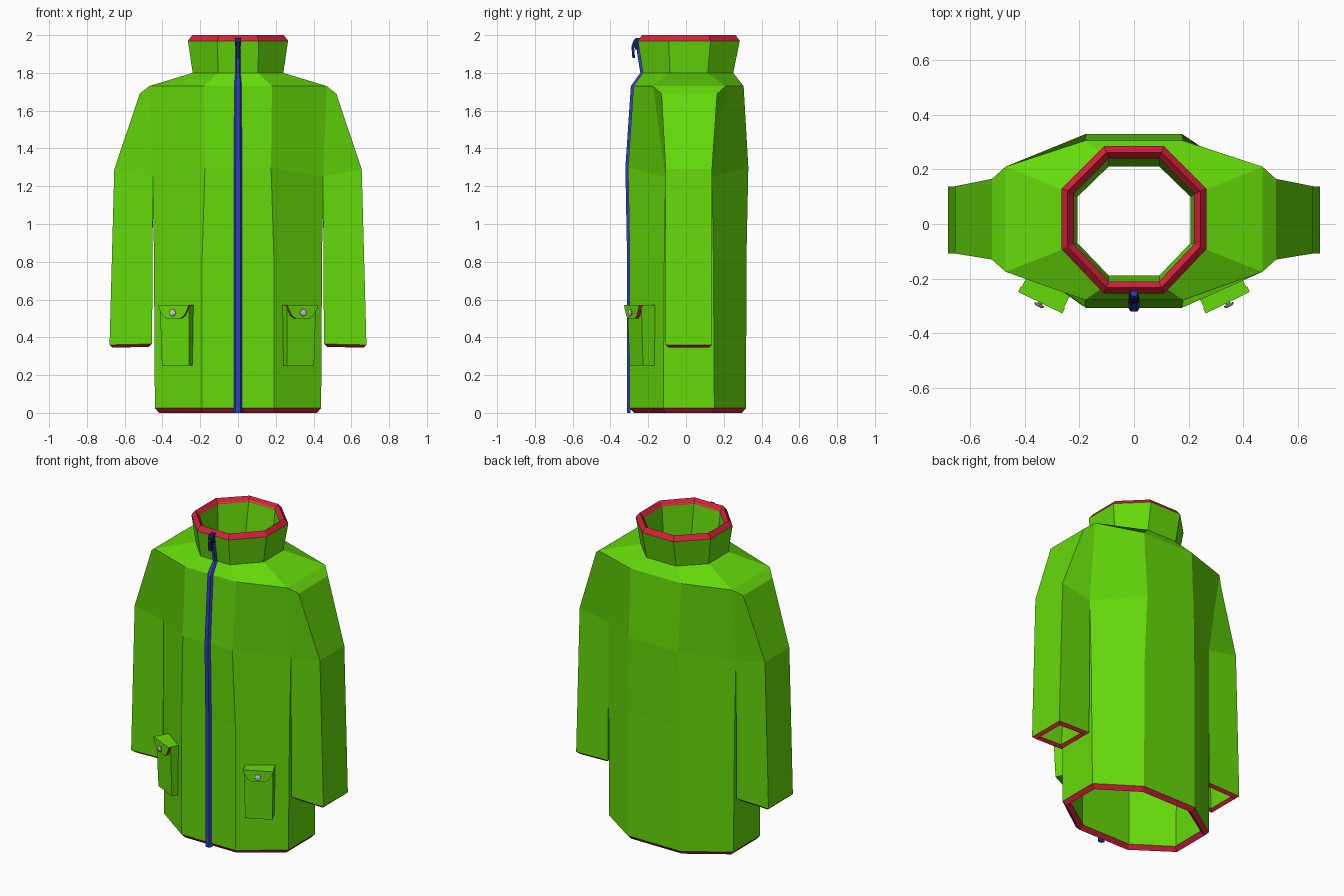
import bpy, bmesh, math
from mathutils import Vector, Matrix

if "Cube" in bpy.data.objects:
    bpy.data.objects.remove(bpy.data.objects["Cube"])


def material(name, rgb):
    m = bpy.data.materials.new(name)
    m.diffuse_color = (*rgb, 1)
    m.use_nodes = True
    m.node_tree.nodes["Principled BSDF"].inputs["Base Color"].default_value = m.diffuse_color
    return m


GREEN = material("green_cloth", (0.13, 0.70, 0.003))
RED = material("red_trim", (0.68, 0.015, 0.045))
BLUE = material("blue_zip", (0.03, 0.05, 0.52))
NAVY = material("navy_metal", (0.01, 0.015, 0.12))


def make(name, verts, faces, *mats):
    me = bpy.data.meshes.new(name)
    me.from_pydata([tuple(v) for v in verts], [], faces)
    ob = bpy.data.objects.new(name, me)
    bpy.context.collection.objects.link(ob)
    for m in mats:
        me.materials.append(m)
    bm = bmesh.new()
    bm.from_mesh(me)
    bmesh.ops.recalc_face_normals(bm, faces=bm.faces)
    bm.to_mesh(me)
    bm.free()
    return ob


def loft(loops, caps=True):
    """Closed loops of equal length joined by quads."""
    n = len(loops[0])
    verts = [v for l in loops for v in l]
    faces = [(k*n + i, k*n + (i+1) % n, (k+1)*n + (i+1) % n, (k+1)*n + i)
             for k in range(len(loops) - 1) for i in range(n)]
    if caps:
        faces += [tuple(range(n)), tuple(range(len(verts) - n, len(verts)))]
    return verts, faces


# Coat: eight-sided rings, front half-width/y, back y, z, then side x, y's, z
rings = [
    (.19, -.298, .318, .025, .44, -.12, .15, .025),
    (.19, -.298, .32, .82, .445, -.115, .145, .82),
    (.175, -.307, .33, 1.30, .45, -.108, .138, 1.25),
    (.18, -.278, .305, 1.73, .47, -.175, .21, 1.73),
    (.105, -.228, .25, 1.80, .24, -.085, .115, 1.80),
    (.11, -.255, .285, 1.97, .265, -.092, .13, 1.97),
]


def ring(fx, fy, by, fz, sx, sf, sb, sz):
    half = [(fx, fy, fz), (sx, sf, sz), (sx, sb, sz), (fx, by, fz)]
    return half + [(-x, y, z) for x, y, z in reversed(half)]


loops = [ring(*r) for r in rings]
verts, faces = loft(loops, caps=False)
# Leave the sides open between armpit and shoulder
faces = [f for i, f in enumerate(faces) if i not in (2*8 + 1, 2*8 + 5)]

# Sleeves: inner cuff, outer cuff, elbow, shoulder cap
section = [(.455, -.108, .138, .365), (.68, -.108, .138, .36),
           (.655, -.108, .138, 1.29), (.52, -.13, .165, 1.69)]
for side, (f, b) in ((1, (1, 2)), (-1, (6, 5))):
    n = len(verts)
    for x, y0, y1, z in section:
        verts += [(side*x, y0, z), (side*x, y1, z)]
    arm, top = (16 + f, 16 + b), (24 + f, 24 + b)
    inn, out, elb, cap = [(n + 2*i, n + 2*i + 1) for i in range(4)]
    for k in (0, 1):
        faces += [(arm[k], inn[k], out[k], elb[k]), (arm[k], elb[k], cap[k], top[k])]
    for p, q in ((arm, inn), (out, elb), (elb, cap), (cap, top)):
        faces.append((p[0], p[1], q[1], q[0]))
coat = make("coat_shell", verts, faces, GREEN)
# Cloth must face outward so that it thickens inward
if min(coat.data.polygons, key=lambda p: p.center.y).normal.y > 0:
    coat.data.flip_normals()
s = coat.modifiers.new("cloth_thickness", "SOLIDIFY")
s.thickness, s.offset, s.use_rim = .045, -1, False


# Ridged red trim around each opening
def trim(name, loop, dz, d):
    xs, ys = [p[0] for p in loop], [p[1] for p in loop]
    cx, cy = (max(xs) + min(xs))/2, (max(ys) + min(ys))/2
    hx, hy = max(xs) - cx, max(ys) - cy

    def inset(t, h):
        return [(cx + (x-cx)*(hx-t)/hx, cy + (y-cy)*(hy-t)/hy, z + h) for x, y, z in loop]
    outer, ridge, inner = loop, inset(d*.5, dz), inset(d, 0)
    make(name, *loft([outer, ridge, inner, outer], caps=False), RED)


trim("hem_trim", loops[0], -.025, .045)
trim("collar_trim", loops[-1], .03, .045)
for side, tag in ((1, "right"), (-1, "left")):
    (xi, y0, y1, zi), (xo, _, _, zo) = section[:2]
    trim("cuff_trim_" + tag, [(side*xi, y0, zi), (side*xo, y0, zo),
                              (side*xo, y1, zo), (side*xi, y1, zi)], -.015, .034)

# Zip strip following the front profile: y, z, half-width
path = [(-.298, 0, .024), (-.298, .82, .024), (-.307, 1.30, .024),
        (-.278, 1.73, .022), (-.228, 1.80, .016), (-.255, 1.97, .015), (-.25, 1.985, .015)]
make("zip", *loft([[(-w, y + .005, z), (-w*.5, y - .014, z), (w*.5, y - .014, z),
                    (w, y + .005, z)] for y, z, w in path]), BLUE)

# Zip slider and hanging pull tab
make("zip_slider", *loft([[(-w, y0, z), (w, y0, z), (w, y1, z), (-w, y1, z)]
     for w, y0, y1, z in ((.013, -.27, -.24, 1.925), (.016, -.283, -.24, 1.96),
                          (.013, -.27, -.24, 1.983))]), NAVY)
make("zip_pull", *loft([[(-w, y - .007, z), (w, y - .007, z), (w, y + .007, z), (-w, y + .007, z)]
     for w, y, z in ((.008, -.272, 1.965), (.009, -.282, 1.94), (.012, -.278, 1.89),
                     (.008, -.277, 1.88))]), NAVY)

# Pockets with flap and button, angled to the coat's side panels
flap_half = [(.09, .57), (.084, .55), (.064, .515), (.042, .5)]
outline = flap_half + [(-x, z) for x, z in reversed(flap_half)]
for side, tag in ((1, "right"), (-1, "left")):
    place = Matrix.Translation((side*.343, -.288, 0)) @ Matrix.Rotation(side*math.radians(26), 4, "Z")

    def put(vf):
        return [place @ Vector(v) for v in vf[0]], vf[1]
    make("pocket_" + tag, *put(loft([[(-side*w, f, z), (side*w, f, z), (side*w, .11, z),
                                      (-side*w, .075, z)]
         for w, f, z in ((.08, .028, .25), (.086, .016, .57))])), GREEN)
    flap = make("pocket_flap_" + tag, *put(loft([[(x, y, z) for x, z in outline]
                for y in (0, .022)])), GREEN, RED)
    for p in flap.data.polygons:
        p.material_index = int(len(p.vertices) == 4 and p.normal.z < .5)
    make("pocket_button_" + tag, *put(loft([[(r*math.cos(a*math.pi/4), y, .53 + r*math.sin(a*math.pi/4))
         for a in range(8)] for r, y in ((.009, .002), (.009, -.005), (.019, -.006),
                                         (.019, -.011), (.011, -.016))])))
